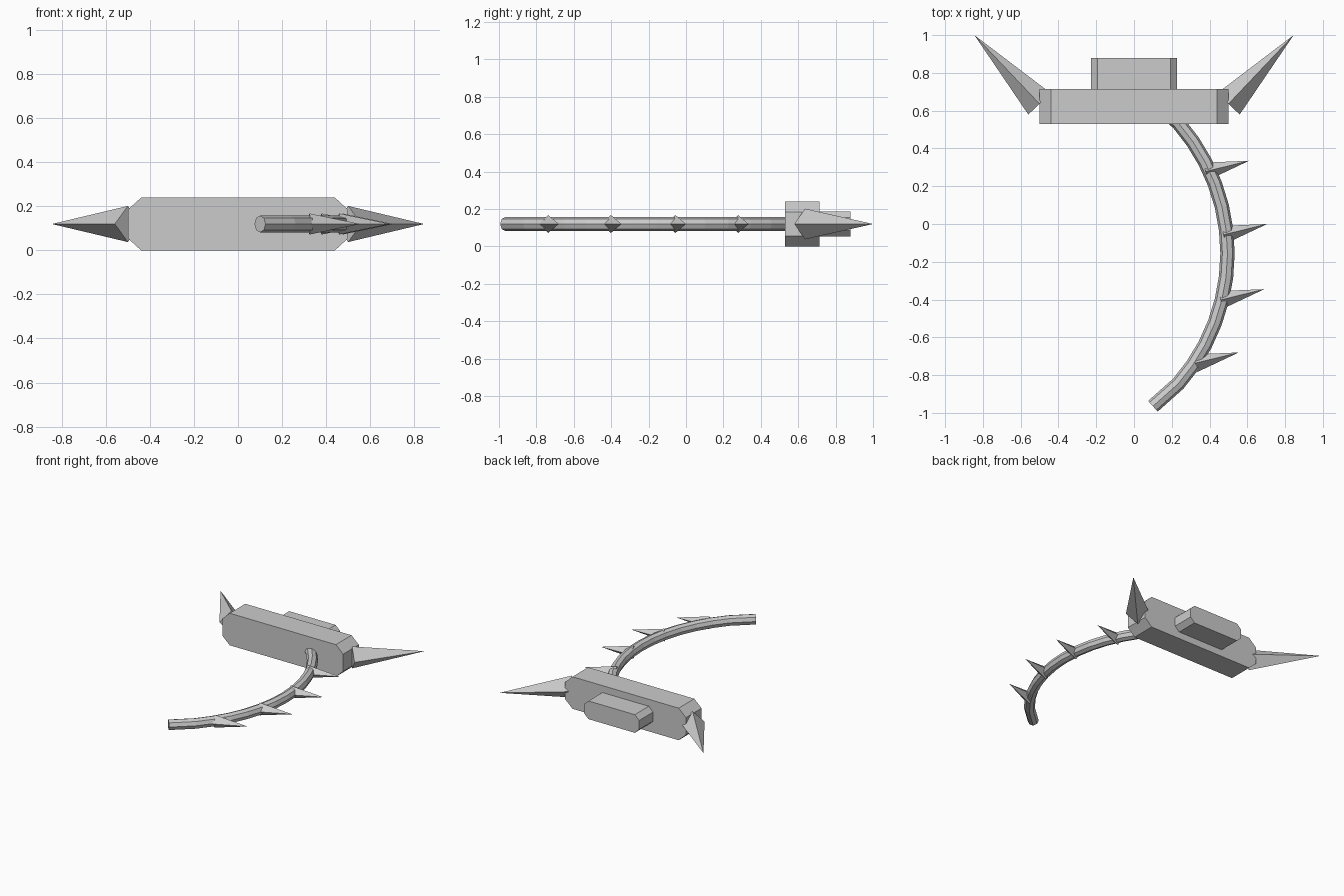
import bpy, bmesh, math
from mathutils import Vector

if "Cube" in bpy.data.objects:
    bpy.data.objects.remove(bpy.data.objects["Cube"])

Z = 0.12  # height of the middle plane

grey = bpy.data.materials.new("grey_metal")
grey.diffuse_color = (0.6, 0.6, 0.6, 1)
grey.use_nodes = True
grey.node_tree.nodes["Principled BSDF"].inputs["Base Color"].default_value = grey.diffuse_color


def finish(name, bm):
    bmesh.ops.recalc_face_normals(bm, faces=bm.faces)
    mesh = bpy.data.meshes.new(name)
    bm.to_mesh(mesh)
    bm.free()
    mesh.materials.append(grey)
    obj = bpy.data.objects.new(name, mesh)
    bpy.context.collection.objects.link(obj)
    return obj


def skin(name, rings):
    """Join equal rings of points into a closed solid."""
    bm = bmesh.new()
    vs = [[bm.verts.new(p) for p in ring] for ring in rings]
    n = len(vs[0])
    for a, b in zip(vs, vs[1:]):
        for i in range(n):
            j = (i + 1) % n
            bm.faces.new((a[i], a[j], b[j], b[i]))
    bm.faces.new(vs[0])
    bm.faces.new(vs[-1])
    return finish(name, bm)


def chamfered_block(name, hx, hz, cx, cz, y0, y1):
    """Octagonal outline in x-z, extruded along y."""
    quarter = [(hx, hz - cz), (hx - cx, hz)]
    half = quarter + [(-x, z) for x, z in reversed(quarter)]
    outline = half + [(-x, -z) for x, z in half]
    return skin(name, [[(x, y, Z + z) for x, z in outline] for y in (y0, y1)])


def spike(name, base, tip, radius):
    """Four-sided pyramid with one base diagonal upright."""
    base, tip = Vector((*base, Z)), Vector((*tip, Z))
    up = Vector((0, 0, 1))
    side = (tip - base).normalized().cross(up)
    bm = bmesh.new()
    corners = [bm.verts.new(base + d * radius) for d in (up, side, -up, -side)]
    apex = bm.verts.new(tip)
    for i in range(4):
        bm.faces.new((corners[i], corners[(i + 1) % 4], apex))
    bm.faces.new(corners)
    return finish(name, bm)


# Main body and rear block
chamfered_block("main_body", 0.5, 0.12, 0.06, 0.055, 0.53, 0.715)
chamfered_block("rear_block", 0.228, 0.068, 0.036, 0.034, 0.71, 0.88)

# Large side spikes
for s, label in ((-1, "left"), (1, "right")):
    spike(label + "_horn", (s * 0.5, 0.636), (s * 0.845, 1.0), 0.082)

# Curved tail: an arc with a straight piece at each end
R, MID_Y, PEAK_X = 1.045, -0.155, 0.495
END = math.asin(0.69 / R)
N = 12
path = [Vector((0.10, -0.965, Z))]
for i in range(N + 1):
    a = -END + 2 * END * i / N
    path.append(Vector((PEAK_X - R + R * math.cos(a), MID_Y + R * math.sin(a), Z)))
path.append(Vector((0.10, 0.65, Z)))

rings = []
for i, p in enumerate(path):
    before = (p - path[max(i - 1, 0)]).normalized()
    after = (path[min(i + 1, len(path) - 1)] - p).normalized()
    t = (before + after).normalized()
    side = t.cross(Vector((0, 0, 1)))
    rings.append([p + 0.038 * (side * math.cos(k * math.pi / 4)
                               + Vector((0, 0, 1)) * math.sin(k * math.pi / 4))
                  for k in range(8)])
skin("curved_tail", rings)

# Small spikes along the outer side of the tail
for i, (x, y) in enumerate([(0.379, 0.278), (0.474, -0.057),
                            (0.459, -0.402), (0.324, -0.737)]):
    spike("tail_spike_%d" % (i + 1), (x, y), (x + 0.231, y + 0.057), 0.048)
